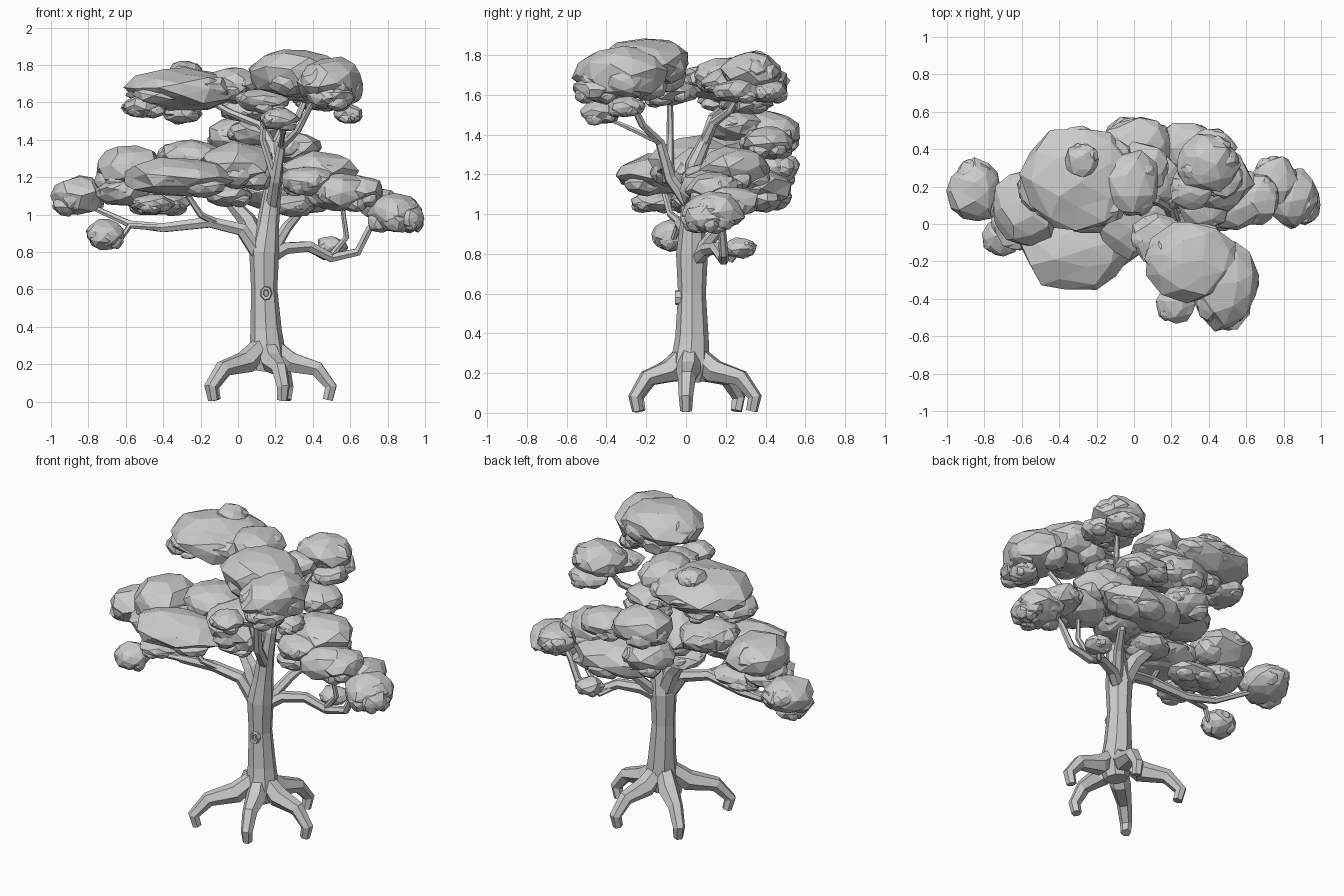
import bpy
import bmesh
import math
import random
from mathutils import Vector, Euler

random.seed(11)

cube = bpy.data.objects.get("Cube")
if cube:
    bpy.data.objects.remove(cube, do_unlink=True)


def make_material(name, color):
    material = bpy.data.materials.new(name)
    material.use_nodes = True
    material.diffuse_color = color
    material.node_tree.nodes["Principled BSDF"].inputs["Base Color"].default_value = color
    return material


grey = make_material("plain grey", (0.6, 0.6, 0.6, 1))


def limb(name, points, start, end, sides=6, radii=None):
    """Tapered faceted tube along a path."""
    curve = bpy.data.curves.new(name, "CURVE")
    curve.dimensions = "3D"
    curve.bevel_depth = 1
    curve.bevel_resolution = sides // 2 - 2
    curve.use_fill_caps = True
    spline = curve.splines.new("POLY")
    spline.points.add(len(points) - 1)
    spline.use_smooth = False
    for i, (point, location) in enumerate(zip(spline.points, points)):
        t = i / (len(points) - 1)
        point.co = (*location, 1)
        point.radius = radii[i] if radii else start + (end - start) * t
    temp = bpy.data.objects.new(name + " path", curve)
    bpy.context.collection.objects.link(temp)
    bpy.context.view_layer.update()
    depsgraph = bpy.context.evaluated_depsgraph_get()
    mesh = bpy.data.meshes.new_from_object(temp.evaluated_get(depsgraph))
    bpy.data.objects.remove(temp, do_unlink=True)
    mesh.name = name
    mesh.materials.clear()
    mesh.materials.append(grey)
    mesh.shade_flat()
    obj = bpy.data.objects.new(name, mesh)
    bpy.context.collection.objects.link(obj)
    return obj


def add_lump(bm, center, size):
    """Irregular faceted ellipsoid."""
    turn = Euler([random.uniform(0, math.tau) for _ in range(3)]).to_matrix().to_4x4()
    verts = bmesh.ops.create_icosphere(bm, subdivisions=2, radius=1, matrix=turn)["verts"]
    for v in verts:
        p = v.co * random.uniform(0.98, 1.1)
        p += Vector([random.uniform(-0.09, 0.09) for _ in range(3)])
        v.co = Vector(center) + Vector(a * b for a, b in zip(p, size))


def foliage(name, clumps):
    """Each clump is one main lump with smaller ones tucked around its rim."""
    bm = bmesh.new()
    for x, y, z, rx, ry, rz in clumps:
        add_lump(bm, (x, y, z), (rx, ry, rz))
        first = random.uniform(0, math.tau)
        for k in range(5):
            angle = first + k * math.tau / 5 + random.uniform(-0.4, 0.4)
            center = (x + 0.57 * rx * math.cos(angle), y + 0.57 * ry * math.sin(angle),
                      z + rz * random.uniform(-0.6, 0.2))
            s = random.uniform(0.38, 0.5)
            add_lump(bm, center, (rx * s, ry * s, rz * 0.6))
    mesh = bpy.data.meshes.new(name)
    bm.to_mesh(mesh)
    bm.free()
    mesh.materials.append(grey)
    mesh.shade_flat()
    obj = bpy.data.objects.new(name, mesh)
    bpy.context.collection.objects.link(obj)


# Trunk
limb("trunk", [(.15, .02, .16), (.16, .02, .24), (.15, .03, .38), (.14, .03, .6), (.14, .03, .8),
               (.16, .03, .95), (.18, .03, 1.1), (.2, .04, 1.25), (.19, .1, 1.38)],
     0, 0, sides=8, radii=[.07, .1, .084, .07, .08, .06, .05, .042, .03])

# Arching roots
for i, (x, y) in enumerate([(-.14, -.24), (.24, -.25), (.49, 0), (.26, .34), (-.13, .26)]):
    center = Vector((.15, .02, 0))
    reach = Vector((x, y, 0)) - center
    path = [center + reach * f + Vector((0, 0, h))
            for f, h in [(.05, .31), (.38, .21), (.8, .175), (1.02, .08), (.97, 0.01)]]
    limb(f"root_{i + 1}", path, 0, 0, radii=[.05, .063, .045, .036, .03])

# Knot on the trunk front
bm = bmesh.new()
ring = 7
for radius, depth in [(.045, .02), (.036, -.025), (.02, -.022), (.014, .005)]:
    for k in range(ring):
        a = k * math.tau / ring
        bm.verts.new((.15 + .8 * radius * math.cos(a), -.03 + depth, .58 + radius * math.sin(a)))
bm.verts.ensure_lookup_table()
for row in range(3):
    for k in range(ring):
        n = (k + 1) % ring
        bm.faces.new([bm.verts[row * ring + k], bm.verts[row * ring + n],
                      bm.verts[(row + 1) * ring + n], bm.verts[(row + 1) * ring + k]])
bm.faces.new(bm.verts[-ring:])
bmesh.ops.recalc_face_normals(bm, faces=bm.faces)
knot_mesh = bpy.data.meshes.new("trunk_knot")
bm.to_mesh(knot_mesh)
bm.free()
knot_mesh.materials.append(grey)
bpy.context.collection.objects.link(bpy.data.objects.new("trunk_knot", knot_mesh))

# Branches on the -x side
limb("right_branch", [(.13, .02, .76), (.02, 0, .92), (-.15, -.03, .96), (-.4, 0, .93),
                      (-.58, .05, .95), (-.8, .16, 1.05)], .045, .015)
limb("right_low_twig", [(-.4, 0, .93), (-.58, -.04, .94), (-.62, -.06, .88), (-.7, -.07, .88)], .02, .012)
limb("right_front_twig", [(-.1, -.02, .95), (-.2, -.08, 1), (-.3, -.12, 1.15)], .022, .014)
limb("right_upper_branch", [(.13, .03, .8), (.05, .06, .97), (-.04, .09, 1.07), (-.12, .1, 1.3)], .06, .025)

# Branches on the +x side
limb("left_branch", [(.15, .04, .76), (.25, .1, .82), (.38, .15, .83), (.5, .19, .77),
                     (.64, .19, .8), (.7, .18, .92), (.78, .17, 1.02)], .04, .016)
limb("left_low_twig", [(.4, .16, .81), (.46, .23, .77), (.5, .27, .82)], .018, .012)
limb("left_inner_twig", [(.5, .19, .78), (.58, .18, .88), (.55, .15, 1.1)], .02, .012)
limb("back_branch", [(.18, .06, .8), (.26, .17, .93), (.32, .27, 1), (.33, .34, 1.2)], .035, .018)

# Branches to the top
limb("front_top_branch", [(.18, .02, 1.04), (.2, -.08, 1.18), (.23, -.13, 1.36), (.32, -.22, 1.45),
                          (.43, -.32, 1.66)], .035, .014)
limb("middle_top_branch", [(.2, -.08, 1.18), (.13, -.08, 1.4), (.14, -.08, 1.62)], .022, .014)
limb("back_top_branch", [(.19, .09, 1.35), (.12, .13, 1.48), (-.05, .2, 1.55), (-.22, .24, 1.65)], .03, .014)
limb("left_top_branch", [(.19, .09, 1.35), (.24, .14, 1.46), (.32, .22, 1.52), (.38, .3, 1.67)], .028, .014)
limb("small_top_branch", [(.23, -.13, 1.36), (.24, -.3, 1.44), (.2, -.44, 1.5)], .016, .01)

# Foliage at the top
foliage("front_top_foliage", [
    (.31, -.2, 1.76, .24, .21, .13), (.49, -.32, 1.71, .18, .23, .13), (.5, -.45, 1.63, .12, .11, .07),
    (.22, -.43, 1.51, .1, .1, .06), (.59, -.3, 1.54, .08, .09, .05), (.13, -.08, 1.61, .14, .13, .06)])
foliage("back_top_foliage", [
    (-.28, .24, 1.67, .3, .28, .11), (-.28, .34, 1.76, .09, .09, .06), (-.02, .22, 1.69, .15, .18, .09),
    (-.5, .2, 1.58, .12, .14, .06), (-.3, .28, 1.54, .1, .1, .05), (.04, .3, 1.56, .14, .13, .06)])
foliage("left_top_foliage", [
    (.39, .33, 1.71, .16, .15, .1), (.31, .2, 1.67, .11, .12, .06), (.48, .25, 1.62, .1, .11, .06),
    (.42, .41, 1.62, .12, .1, .06)])

# Foliage at mid height
foliage("right_foliage", [
    (-.32, -.13, 1.2, .27, .22, .1), (-.58, .08, 1.25, .18, .19, .12), (-.25, .12, 1.31, .17, .18, .09),
    (0, .04, 1.26, .2, .21, .12), (-.85, .18, 1.1, .14, .16, .1), (-.71, -.07, .89, .1, .1, .08),
    (-.42, .04, 1.06, .16, .12, .06), (-.62, .02, 1.12, .14, .16, .07), (-.05, .08, 1.1, .12, .13, .06),
    (-.45, -.16, 1.06, .11, .11, .05)])
foliage("back_foliage", [
    (.02, .42, 1.41, .19, .15, .11), (.1, .25, 1.44, .15, .14, .07), (-.03, .42, 1.23, .15, .14, .09),
    (.24, .36, 1.13, .27, .17, .1), (.28, .41, 1.36, .16, .13, .08)])
foliage("left_foliage", [
    (.43, .24, 1.23, .19, .18, .1), (.38, .12, 1.18, .15, .14, .08), (.54, .13, 1.12, .18, .16, .1),
    (.66, .14, 1.13, .12, .13, .08), (.75, .22, 1.06, .12, .14, .08), (.84, .14, 1.01, .14, .15, .1),
    (.91, .1, .98, .085, .1, .07), (.5, .27, .83, .08, .08, .05), (.3, .2, 1.05, .12, .14, .06)])
